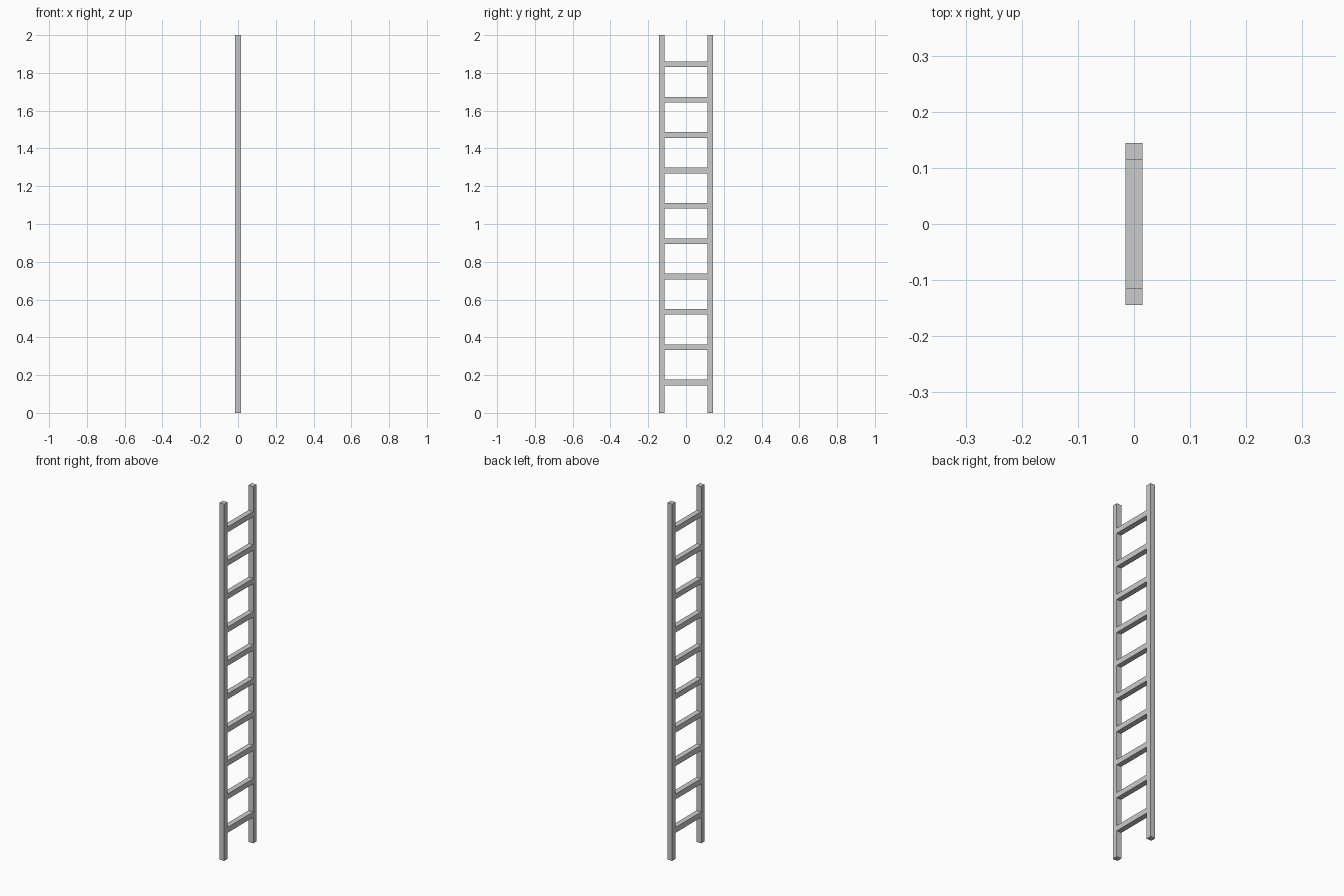
import bpy

if "Cube" in bpy.data.objects:
    bpy.data.objects.remove(bpy.data.objects["Cube"])


def box(name, size, centre):
    bpy.ops.mesh.primitive_cube_add(size=1, location=centre)
    obj = bpy.context.object
    obj.name = name
    obj.scale = size
    bpy.ops.object.transform_apply(location=False, rotation=False, scale=True)
    return obj


HEIGHT = 2.0
BAR = 0.03           # square section of rails and rungs
HALF_WIDTH = 0.144   # centre to outer rail face
RUNGS = 10
FIRST, LAST = 0.161, 1.845

# Side rails
for side, name in ((-1, "front_rail"), (1, "back_rail")):
    box(name, (BAR, BAR, HEIGHT), (0, side * (HALF_WIDTH - BAR / 2), HEIGHT / 2))

# Rungs spanning between the inner rail faces
span = 2 * (HALF_WIDTH - BAR)
for i in range(RUNGS):
    z = FIRST + (LAST - FIRST) * i / (RUNGS - 1)
    box(f"rung_{i + 1}", (BAR, span, BAR), (0, 0, z))
